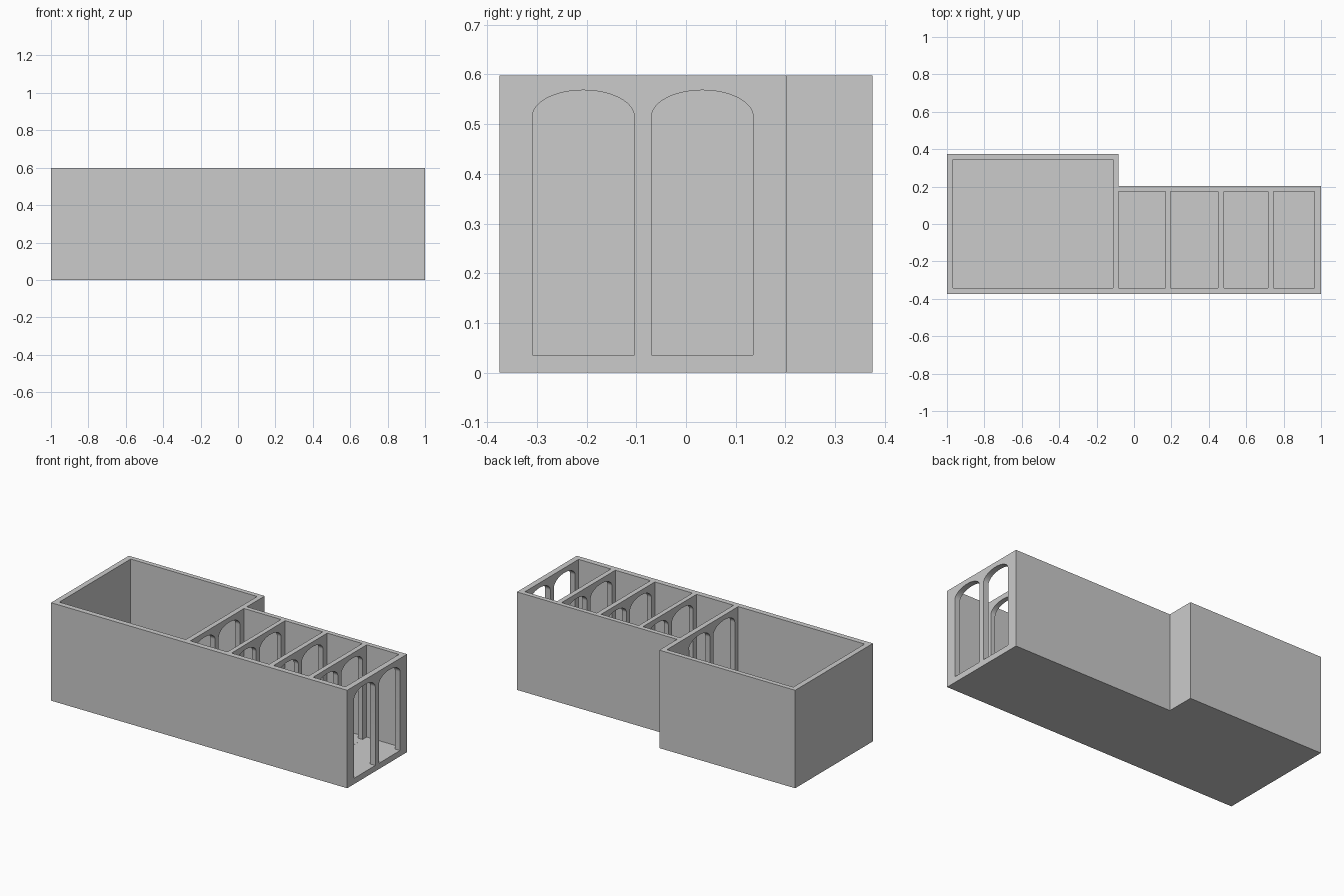
import bpy, bmesh, math
from mathutils import Vector

if "Cube" in bpy.data.objects:
    bpy.data.objects.remove(bpy.data.objects["Cube"])

HEIGHT, FLOOR = 0.598, 0.035


def prisms(name, outlines, direction):
    """One object holding a closed prism for every outline."""
    bm = bmesh.new()
    for pts in outlines:
        face = bm.faces.new([bm.verts.new(p) for p in pts])
        res = bmesh.ops.extrude_face_region(bm, geom=[face])
        moved = [g for g in res["geom"] if isinstance(g, bmesh.types.BMVert)]
        bmesh.ops.translate(bm, verts=moved, vec=Vector(direction))
    bmesh.ops.recalc_face_normals(bm, faces=bm.faces[:])
    mesh = bpy.data.meshes.new(name)
    bm.to_mesh(mesh)
    bm.free()
    obj = bpy.data.objects.new(name, mesh)
    bpy.context.collection.objects.link(obj)
    return obj


def cut(target, cutter):
    mod = target.modifiers.new("cut", 'BOOLEAN')
    mod.operation, mod.solver, mod.object = 'DIFFERENCE', 'EXACT', cutter
    bpy.context.view_layer.objects.active = target
    bpy.ops.object.modifier_apply(modifier=mod.name)
    bpy.data.objects.remove(cutter, do_unlink=True)


def rectangle(x0, x1, y0, y1, z):
    return [(x0, y0, z), (x1, y0, z), (x1, y1, z), (x0, y1, z)]


def arch(y0, y1, x, sill, spring, top, steps=24):
    """Upright opening with a flattened elliptical head."""
    mid, half = (y0 + y1) / 2, (y1 - y0) / 2
    head = [(x, mid + half * math.cos(math.pi * i / steps),
             spring + (top - spring) * math.sin(math.pi * i / steps))
            for i in range(steps + 1)]
    return [(x, y0, sill), (x, y1, sill)] + head


# Solid L-shaped block
outline = [(-1, -0.375, 0), (1, -0.375, 0), (1, 0.203, 0),
           (-0.082, 0.203, 0), (-0.082, 0.375, 0), (-1, 0.375, 0)]
building = prisms("building_walls_and_floor", [outline], (0, 0, HEIGHT))

# Open-topped rooms: one large hall and four narrow bays
bays = [(-0.082, 0.168), (0.196, 0.450), (0.480, 0.717), (0.747, 0.965)]
rooms = [rectangle(-0.967, -0.113, -0.342, 0.346, FLOOR)]
rooms += [rectangle(a, b, -0.342, 0.175, FLOOR) for a, b in bays]
cut(building, prisms("room_cutter", rooms, (0, 0, 1)))

# Twin arches through every cross wall and the end wall
arches = [arch(y0, y1, -0.3, FLOOR + 0.0005, 0.515, 0.568)
          for y0, y1 in ((-0.309, -0.104), (-0.069, 0.135))]
cut(building, prisms("arch_cutter", arches, (1.5, 0, 0)))

# Plain grey finish
grey = bpy.data.materials.new("light_grey")
grey.diffuse_color = (0.6, 0.6, 0.6, 1)
grey.use_nodes = True
grey.node_tree.nodes["Principled BSDF"].inputs["Base Color"].default_value = grey.diffuse_color
building.data.materials.clear()
building.data.materials.append(grey)
for p in building.data.polygons:
    p.material_index = 0

bpy.ops.object.select_all(action='DESELECT')
building.select_set(True)
bpy.context.view_layer.objects.active = building
bpy.ops.object.shade_smooth_by_angle(angle=math.radians(30))
